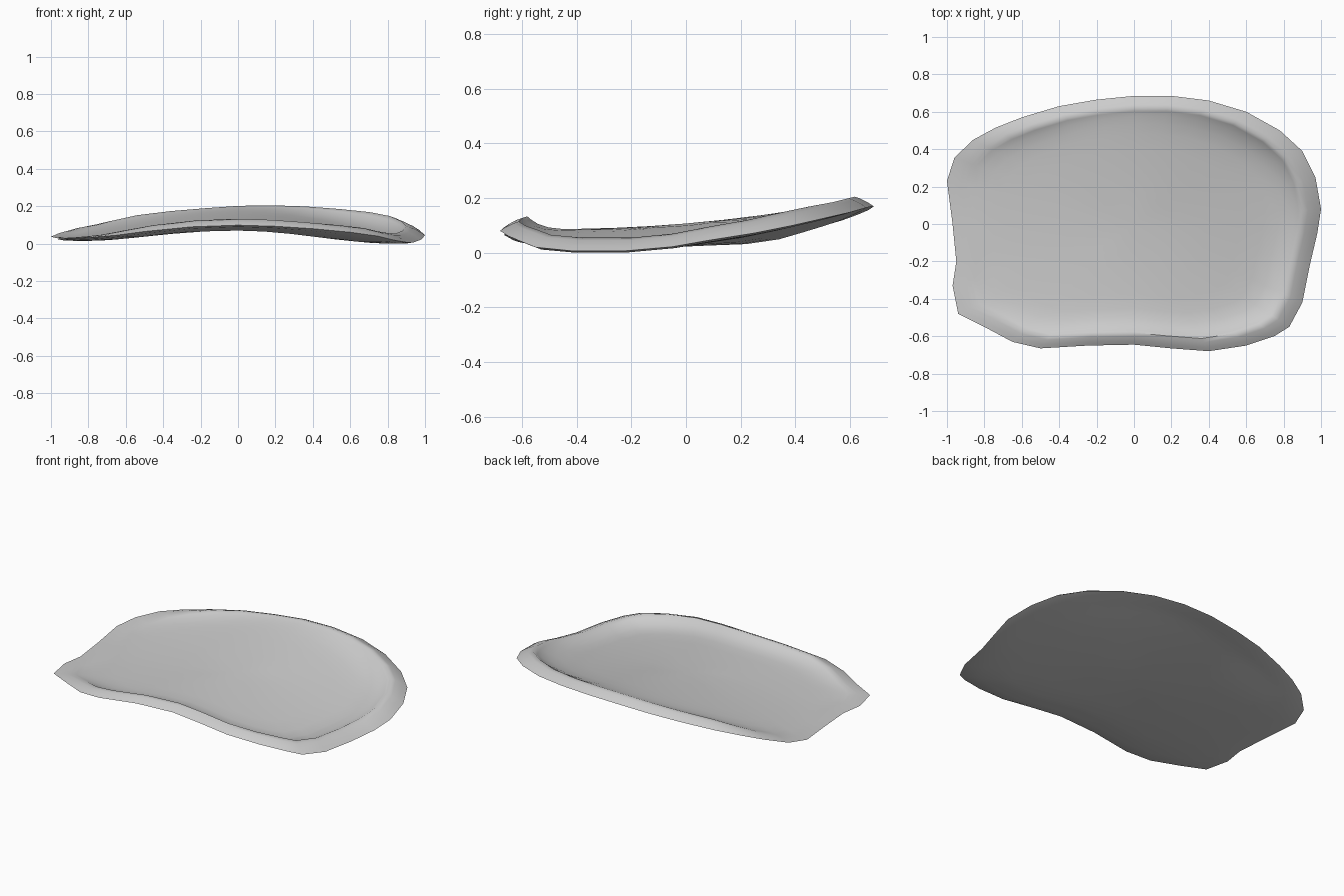
import bpy
import bmesh
from math import sin, pi

default_cube = bpy.data.objects.get("Cube")
if default_cube:
    bpy.data.objects.remove(default_cube)

# Outer rim of the dish as (x, y, height), running around from the left tip
RIM = [
    (-1, .23, .042), (-.96, .355, .06), (-.86, .45, .088), (-.74, .515, .107),
    (-.6, .57, .123), (-.4, .63, .145), (-.2, .665, .16), (0, .685, .173),
    (.2, .685, .176), (.4, .66, .17), (.6, .6, .153), (.78, .5, .13),
    (.9, .39, .105), (.97, .25, .077), (1, .08, .05), (.98, -.05, .027),
    (.94, -.22, .012), (.9, -.42, .012), (.83, -.55, .025), (.75, -.6, .045),
    (.6, -.65, .066), (.4, -.68, .085), (.2, -.665, .098), (0, -.645, .104),
    (-.25, -.65, .095), (-.5, -.665, .07), (-.65, -.63, .05), (-.8, -.55, .037),
    (-.94, -.48, .033), (-.97, -.33, .03), (-.95, -.2, .03), (-.97, 0, .035),
]
THICKNESS = .017


def clamp(value):
    return max(0, min(1, value))


def floor_height(x, y):
    """Saddle: arched from side to side, curling up towards front and back."""
    along = .112 + .085 * y + .09 * y * y
    if x > 0:
        arch = .072 * sin(pi / 2 * min(1, x / .9)) ** 2
    else:
        arch = .07 * sin(pi / 2 * min(1, -x)) ** 2
    return along - arch + .02 * x * (y + .2)


def lip_height(x):
    """The raised lip is tallest on the right and fades out on the left."""
    return clamp((x + 1) / .4) * (.034 + .014 * clamp((x - .5) / .4))


def top_ring(scale, lip_share=0.0):
    """Points of one ring; lip_share mixes from the floor to the lip crest."""
    points = []
    for x, y, z in RIM:
        px, py = x * scale, y * scale
        crest = z + lip_height(x)
        base = floor_height(px, py)
        # The floor meets the rim smoothly where there is no lip
        edge = clamp((scale - .6) / .4) ** 2
        base += (min(base, z) - base) * edge
        points.append((px, py, base + (crest - base) * lip_share))
    return points


def bottom_ring(scale):
    """The underside bends to meet the rim from just below."""
    edge = clamp((scale - .7) / .3)
    points = []
    for x, y, z in RIM:
        px, py = x * scale, y * scale
        under = floor_height(px, py) - THICKNESS
        points.append((px, py, under + (z - .006 - under) * edge))
    return points


def lip_ring(scale, share):
    return [(x * scale, y * scale, z + lip_height(x) * share) for x, y, z in RIM]


def build_dish():
    bm = bmesh.new()
    # From the middle of the top, over the lip and rim, to the middle below
    rings = [top_ring(s) for s in (.2, .4, .58, .7)]
    rings += [top_ring(.78, .12), top_ring(.84, .4), top_ring(.88, .75)]
    rings += [lip_ring(.9, 1), lip_ring(.93, .8), lip_ring(.97, .4), lip_ring(1, 0)]
    rings += [bottom_ring(s) for s in (.96, .88, .78, .7, .5, .25)]
    loops = [[bm.verts.new(p) for p in ring] for ring in rings]
    count = len(RIM)
    for inner, outer in zip(loops, loops[1:]):
        for i in range(count):
            j = (i + 1) % count
            bm.faces.new((inner[i], inner[j], outer[j], outer[i]))
    # Close the middle of both sides
    for loop, drop in ((loops[0], 0), (loops[-1], THICKNESS)):
        middle = bm.verts.new((0, 0, floor_height(0, 0) - drop))
        for i in range(count):
            bm.faces.new((middle, loop[i], loop[(i + 1) % count]))
    # Rest the lowest point on the ground
    lowest = min(v.co.z for v in bm.verts)
    for v in bm.verts:
        v.co.z -= lowest
    bmesh.ops.recalc_face_normals(bm, faces=bm.faces[:])
    mesh = bpy.data.meshes.new("curved_dish")
    bm.to_mesh(mesh)
    bm.free()
    dish = bpy.data.objects.new("curved_dish", mesh)
    bpy.context.collection.objects.link(dish)
    return dish


# Plain grey finish
grey = bpy.data.materials.new("light_grey")
grey.use_nodes = True
colour = (.6, .6, .6, 1)
grey.diffuse_color = colour
for node in grey.node_tree.nodes:
    if node.type == "BSDF_PRINCIPLED":
        node.inputs["Base Color"].default_value = colour

dish = build_dish()
dish.data.materials.append(grey)
bpy.ops.object.select_all(action="DESELECT")
dish.select_set(True)
bpy.context.view_layer.objects.active = dish
bpy.ops.object.shade_smooth_by_angle(angle=pi / 3)
